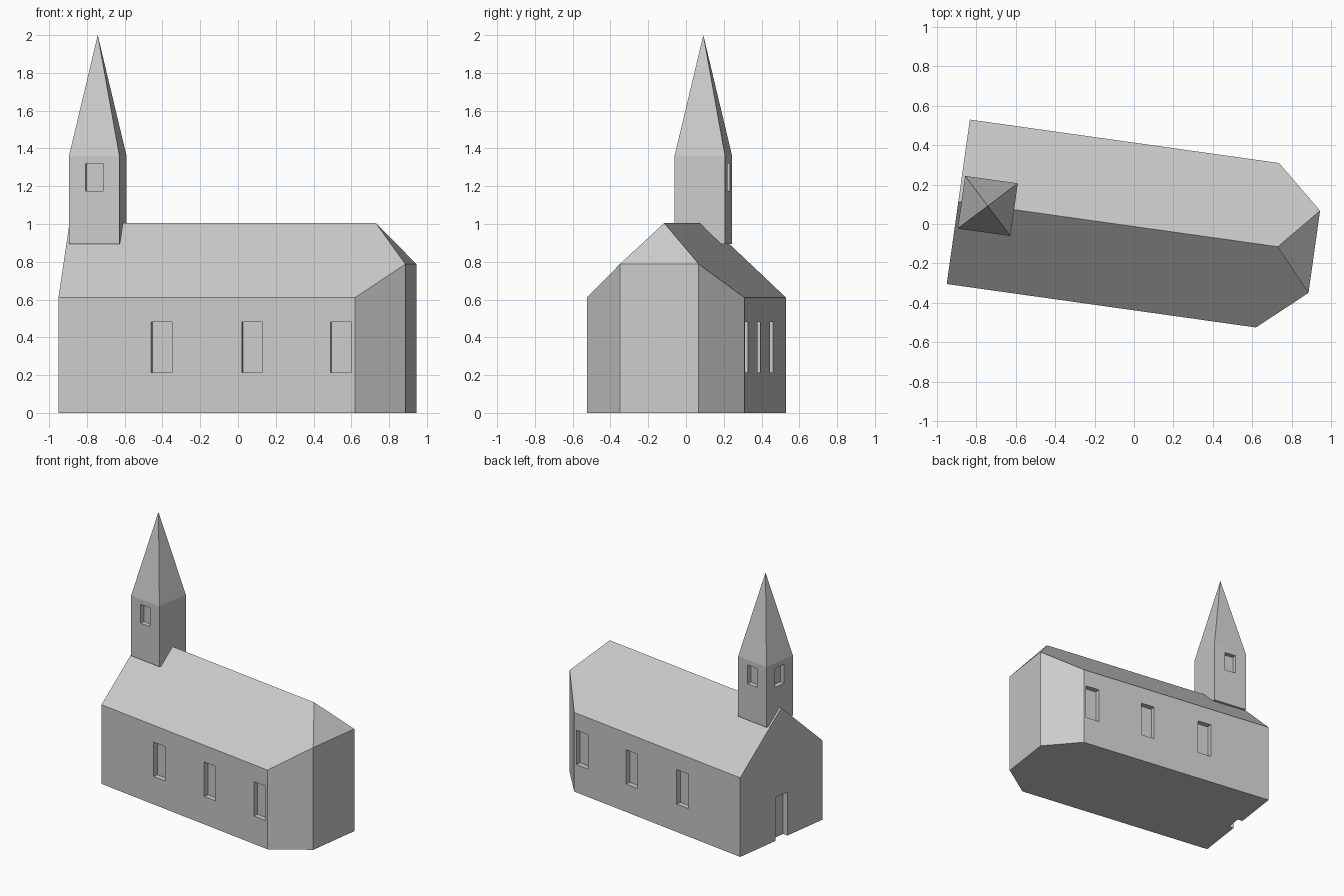
import bpy, bmesh, math
from mathutils import Matrix

if "Cube" in bpy.data.objects:
    bpy.data.objects.remove(bpy.data.objects["Cube"])

TURN = Matrix.Rotation(math.radians(-8), 4, 'Z')   # the chapel sits slightly turned
MID = -0.0125                                      # ridge line across the width
HALF = 0.4215                                      # half width of the nave
WEST, EAST = -0.899, 0.926

grey = bpy.data.materials.new("plain_grey")
grey.diffuse_color = (0.6, 0.6, 0.6, 1)
grey.use_nodes = True
grey.node_tree.nodes["Principled BSDF"].inputs["Base Color"].default_value = grey.diffuse_color


def make(name, bm):
    bmesh.ops.recalc_face_normals(bm, faces=bm.faces)
    mesh = bpy.data.meshes.new(name)
    bm.to_mesh(mesh)
    bm.free()
    obj = bpy.data.objects.new(name, mesh)
    obj.matrix_world = TURN
    mesh.materials.append(grey)
    bpy.context.collection.objects.link(obj)
    return obj


def cut(obj, boxes):
    """Cut box recesses given as ((x0, x1), (y0, y1), (z0, z1))."""
    bm = bmesh.new()
    for box in boxes:
        size = [b - a for a, b in box]
        centre = [(a + b) / 2 for a, b in box]
        bmesh.ops.create_cube(bm, size=1, matrix=Matrix.Translation(centre)
                              @ Matrix.Diagonal((*size, 1)))
    cutter = make("recess_cutter", bm)
    cutter.hide_render = True
    mod = obj.modifiers.new("recesses", 'BOOLEAN')
    mod.operation, mod.solver, mod.object = 'DIFFERENCE', 'EXACT', cutter
    bpy.context.view_layer.objects.active = obj
    bpy.ops.object.modifier_apply(modifier=mod.name)
    bpy.data.objects.remove(cutter)


# Nave: gabled at the west, three-sided at the east, under one roof
plan = [(WEST, -HALF, 0.61), (0.686, -HALF, 0.61), (EAST, -HALF / 2, 0.788),
        (EAST, HALF / 2, 0.788), (0.686, HALF, 0.61), (WEST, HALF, 0.61)]
bm = bmesh.new()
low = [bm.verts.new((x, y + MID, 0)) for x, y, z in plan]
eave = [bm.verts.new((x, y + MID, z)) for x, y, z in plan]
west_ridge = bm.verts.new((WEST, MID, 1.005))
east_ridge = bm.verts.new((0.739, MID, 1.005))
bm.faces.new(low)
for i in range(5):
    bm.faces.new((low[i], low[i + 1], eave[i + 1], eave[i]))
bm.faces.new((low[5], low[0], eave[0], west_ridge, eave[5]))
bm.faces.new((eave[0], eave[1], eave[2], east_ridge, west_ridge))
bm.faces.new((eave[2], eave[3], east_ridge))
bm.faces.new((eave[3], eave[4], eave[5], west_ridge, east_ridge))
nave = make("nave", bm)

# Side windows and west door
recesses = [((WEST - 0.1, WEST + 0.04), (MID - 0.062, MID + 0.062), (-0.1, 0.335))]
for x in (-0.348, 0.137, 0.611):
    for s in (-1, 1):
        y = sorted((MID + s * (HALF - 0.04), MID + s * (HALF + 0.1)))
        recesses.append(((x - 0.055, x + 0.055), y, (0.215, 0.48)))
cut(nave, recesses)

# Bell tower with pyramid spire
TX, R = -0.748, 0.135
bm = bmesh.new()
corners = [(-R, -R), (R, -R), (R, R), (-R, R)]
base = [bm.verts.new((TX + x, MID + y, 0.895)) for x, y in corners]
top = [bm.verts.new((TX + x, MID + y, 1.36)) for x, y in corners]
apex = bm.verts.new((TX, MID, 2.0))
bm.faces.new(base)
for i in range(4):
    j = (i + 1) % 4
    bm.faces.new((base[i], base[j], top[j], top[i]))
    bm.faces.new((top[i], top[j], apex))
tower = make("bell_tower", bm)

# Belfry openings on the front, back and west
z, w, d = (1.175, 1.32), 0.046, 0.035
cut(tower, [((TX - w, TX + w), (MID - R - 0.1, MID - R + d), z),
            ((TX - w, TX + w), (MID + R - d, MID + R + 0.1), z),
            ((TX - R - 0.1, TX - R + d), (MID - w, MID + w), z)])
